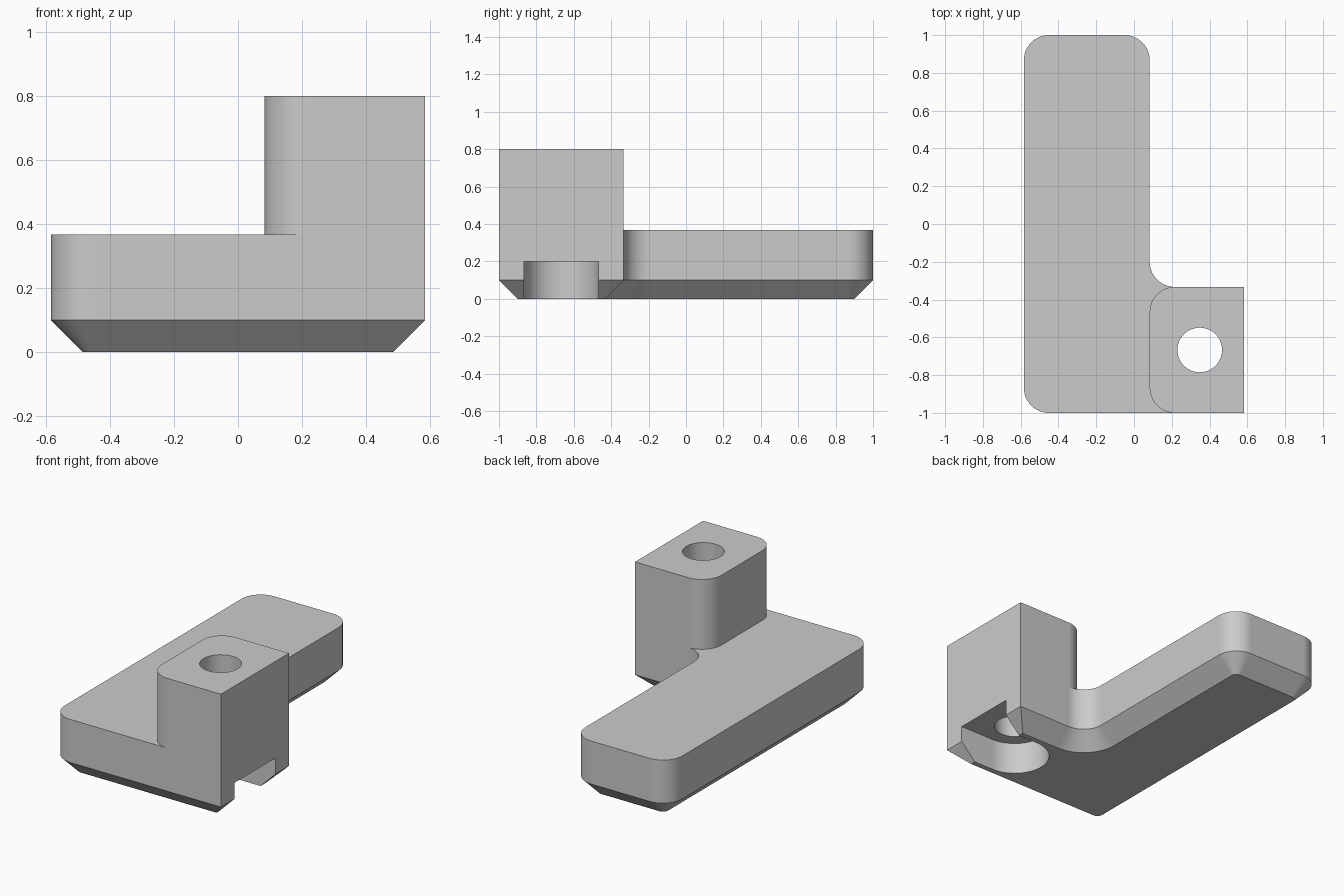
import bpy, bmesh
from math import sin, cos, pi, radians
from mathutils import Vector

if "Cube" in bpy.data.objects:
    bpy.data.objects.remove(bpy.data.objects["Cube"])

STEPS = 16
R = 0.133                                    # plan corner radius
LEFT, RIGHT, INNER = -0.583, 0.583, 0.083    # x limits, inner = edge of the long arm
FRONT, STEP, BACK = -1.0, -0.333, 1.0        # y limits, step = back of the short foot
CHAMFER, LEDGE, TOP = 0.1, 0.367, 0.8        # heights
HOLE = Vector((0.348, -0.667))


def rounded(corner, before, after, r):
    """Arc that replaces a square corner, running from 'before' to 'after'."""
    if r == 0:
        return [corner]
    dp, dn = (before - corner).normalized(), (after - corner).normalized()
    centre = corner + r * (dp + dn)
    angles = [pi / 2 * i / STEPS for i in range(STEPS + 1)]
    return [centre - r * (dn * cos(t) + dp * sin(t)) for t in angles]


def base_outline(inset):
    """L-shaped plan, anticlockwise, shrunk by inset."""
    plan = [(RIGHT, FRONT, 0), (RIGHT, STEP, 0), (INNER, STEP, R),
            (INNER, BACK, R), (LEFT, BACK, R), (LEFT, FRONT, R)]
    pts = [Vector(p[:2]) for p in plan]
    out = []
    for i, c in enumerate(pts):
        before, after = pts[i - 1], pts[(i + 1) % len(pts)]
        d = -inset if i == 2 else inset      # the inner corner grows instead
        shift = d * ((before - c).normalized() + (after - c).normalized())
        r = plan[i][2] - d if plan[i][2] else 0
        out += rounded(c + shift, before + shift, after + shift, r)
    return out + [Vector((INNER + R, FRONT + inset))]


def ring(bm, pts, z):
    return [bm.verts.new((p.x, p.y, z)) for p in pts]


def walls(bm, low, high):
    for i in range(len(low)):
        j = (i + 1) % len(low)
        bm.faces.new((low[i], low[j], high[j], high[i]))


def to_object(bm, name):
    bmesh.ops.recalc_face_normals(bm, faces=bm.faces)
    mesh = bpy.data.meshes.new(name)
    bm.to_mesh(mesh)
    bm.free()
    obj = bpy.data.objects.new(name, mesh)
    bpy.context.collection.objects.link(obj)
    return obj


def prism(name, pts, z0, z1):
    bm = bmesh.new()
    low, high = ring(bm, pts, z0), ring(bm, pts, z1)
    walls(bm, low, high)
    bm.faces.new(low[::-1])
    bm.faces.new(high)
    return to_object(bm, name)


# L-shaped foot with a chamfered underside
bm = bmesh.new()
bottom = ring(bm, base_outline(CHAMFER), 0)
middle = ring(bm, base_outline(0), CHAMFER)
ledge = ring(bm, base_outline(0), LEDGE)
bm.faces.new(bottom[::-1])
walls(bm, bottom, middle)
walls(bm, middle, ledge)

# Raised block, rounded on the side that faces the ledge
c_front, c_back = Vector((INNER, FRONT)), Vector((INNER, STEP))
right_front, right_back = Vector((RIGHT, FRONT)), Vector((RIGHT, STEP))
side = (rounded(c_back, right_back, c_front, R)[1:]
        + rounded(c_front, c_back, right_front, R)[:-1])
side_low = ring(bm, side, LEDGE)
block_low = ledge[:3] + side_low + ledge[-1:]
block_top = ring(bm, [v.co.xy for v in block_low], TOP)
walls(bm, block_low, block_top)
bm.faces.new(block_top)
bm.faces.new(ledge[2:] + side_low[::-1])
bmesh.ops.dissolve_limit(bm, angle_limit=0.01, verts=bm.verts, edges=bm.edges)
body = to_object(bm, "clamp_block")

# Bolt hole and the round-ended nut slot below it
circle = [Vector((cos(2 * pi * i / 64), sin(2 * pi * i / 64))) for i in range(64)]
slot = [HOLE + 0.2 * p for p in circle[16:49]]
slot += [Vector((0.8, HOLE.y - 0.2)), Vector((0.8, HOLE.y + 0.2))]
cutters = [prism("slot_cutter", slot, -0.1, 0.2),
           prism("hole_cutter", [HOLE + 0.118 * p for p in circle], 0.1, 1)]

bpy.context.view_layer.objects.active = body
for cutter in cutters:
    cutter.hide_render = True
    mod = body.modifiers.new("cut", "BOOLEAN")
    mod.operation, mod.solver, mod.object = "DIFFERENCE", "EXACT", cutter
    bpy.ops.object.modifier_apply(modifier=mod.name)
    bpy.data.objects.remove(cutter)

# Plain grey finish
grey = bpy.data.materials.new("plain_grey")
grey.use_nodes = True
colour = (0.6, 0.6, 0.6, 1)
grey.diffuse_color = colour
grey.node_tree.nodes["Principled BSDF"].inputs["Base Color"].default_value = colour
body.data.materials.clear()
body.data.materials.append(grey)

# Smooth rounds, crisp edges
bpy.ops.object.select_all(action="DESELECT")
body.select_set(True)
bpy.ops.object.shade_smooth_by_angle(angle=radians(30))
weighted = body.modifiers.new("even_shading", "WEIGHTED_NORMAL")
weighted.keep_sharp = True
